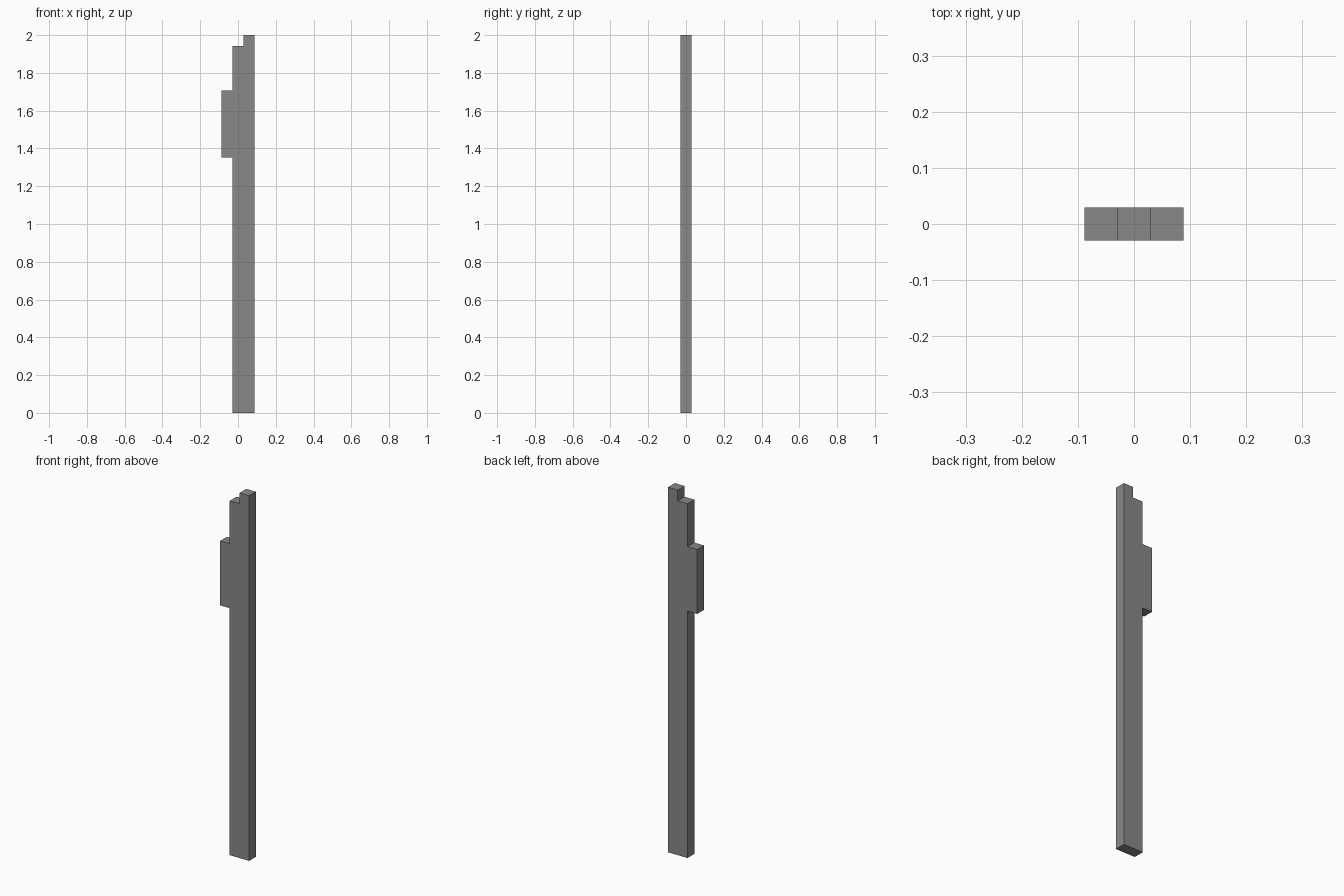
import bpy
import bmesh

cube = bpy.data.objects.get("Cube")
if cube:
    bpy.data.objects.remove(cube, do_unlink=True)

U = 2 / 34  # one grid step: the post is 34 steps tall, 3 wide, 1 deep

# Single flat grey
grey = bpy.data.materials.new("mid_grey")
grey.use_nodes = True
colour = (0.25, 0.25, 0.25, 1)
grey.diffuse_color = colour
grey.node_tree.nodes["Principled BSDF"].inputs["Base Color"].default_value = colour

# Stepped outline in grid steps (x, z): post, notched top, block on the right side
outline = [(-0.5, 0), (1.5, 0), (1.5, 34), (0.5, 34), (0.5, 33), (-0.5, 33),
           (-0.5, 29), (-1.5, 29), (-1.5, 23), (-0.5, 23)]

# Extrude the outline from front to back
bm = bmesh.new()
front = bm.faces.new([bm.verts.new((x * U, -U / 2, z * U)) for x, z in outline])
extruded = bmesh.ops.extrude_face_region(bm, geom=[front], use_keep_orig=True)
back_verts = [g for g in extruded["geom"] if isinstance(g, bmesh.types.BMVert)]
bmesh.ops.translate(bm, verts=back_verts, vec=(0, U, 0))
bmesh.ops.recalc_face_normals(bm, faces=bm.faces)

mesh = bpy.data.meshes.new("stepped_post")
bm.to_mesh(mesh)
bm.free()
mesh.materials.append(grey)
post = bpy.data.objects.new("stepped_post", mesh)
bpy.context.collection.objects.link(post)
